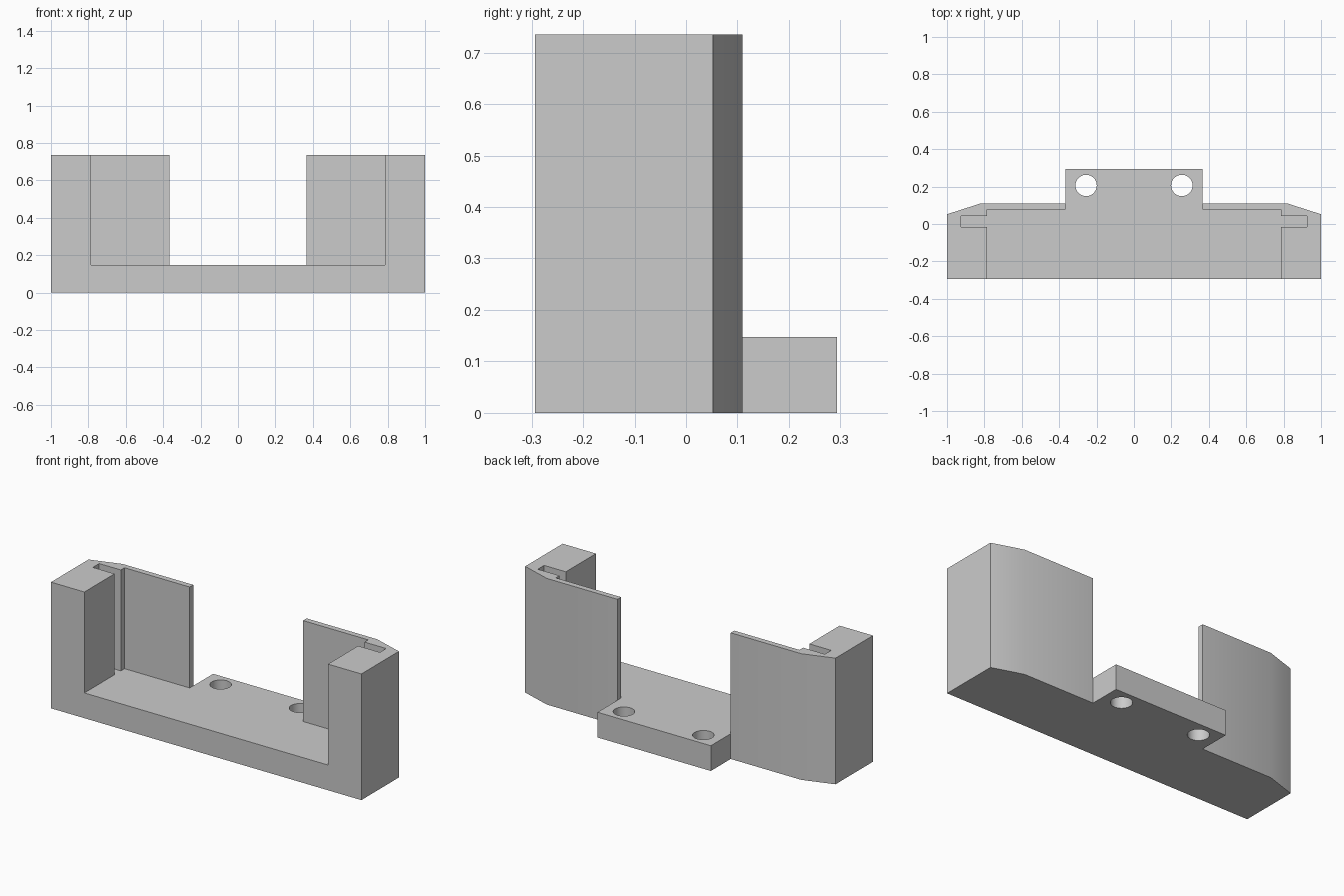
import bpy
import bmesh

HEIGHT, BASE_TOP = 0.735, 0.147

cube = bpy.data.objects.get("Cube")
if cube:
    bpy.data.objects.remove(cube, do_unlink=True)

grey = bpy.data.materials.new("light grey plastic")
grey.use_nodes = True
colour = (0.6, 0.6, 0.6, 1)
grey.diffuse_color = colour
grey.node_tree.nodes["Principled BSDF"].inputs["Base Color"].default_value = colour


def symmetric_prism(name, half, z0, z1):
    """Extrude a plan outline given by its +x half, running front to back."""
    outline = half + [(-x, y) for x, y in reversed(half)]
    bm = bmesh.new()
    face = bm.faces.new([bm.verts.new((x, y, z0)) for x, y in outline])
    ext = bmesh.ops.extrude_face_region(bm, geom=[face])["geom"]
    top = [v for v in ext if isinstance(v, bmesh.types.BMVert)]
    bmesh.ops.translate(bm, verts=top, vec=(0, 0, z1 - z0))
    bmesh.ops.recalc_face_normals(bm, faces=bm.faces)
    mesh = bpy.data.meshes.new(name)
    bm.to_mesh(mesh)
    bm.free()
    mesh.materials.append(grey)
    obj = bpy.data.objects.new(name, mesh)
    bpy.context.collection.objects.link(obj)
    return obj


def cut(target, cutter):
    bpy.context.view_layer.objects.active = target
    mod = target.modifiers.new("cut", "BOOLEAN")
    mod.operation = "DIFFERENCE"
    mod.solver = "EXACT"
    mod.object = cutter
    bpy.ops.object.modifier_apply(modifier=mod.name)
    bpy.data.objects.remove(cutter, do_unlink=True)


# Full-height body with chamfered back corners and a rear mounting tab
body = symmetric_prism("bracket_body", [
    (1, -0.293), (1, 0.052), (0.82, 0.11), (0.365, 0.11), (0.365, 0.293),
], 0, HEIGHT)

# Hollow above the base: open front, side slots, gap between the back walls
hollow = symmetric_prism("hollow_cutter", [
    (0.785, -0.5), (0.785, -0.015), (0.925, -0.015), (0.925, 0.043),
    (0.785, 0.043), (0.785, 0.077), (0.365, 0.077), (0.365, 0.5),
], BASE_TOP, 1)
cut(body, hollow)

# Screw holes through the tab
for side in (-1, 1):
    bpy.ops.mesh.primitive_cylinder_add(vertices=48, radius=0.057, depth=1,
                                        location=(side * 0.256, 0.206, 0))
    hole = bpy.context.object
    hole.name = "screw_hole_cutter"
    hole.data.materials.append(grey)
    cut(body, hole)

# Soft shading over the shallow chamfers, sharp elsewhere
bpy.ops.object.select_all(action="DESELECT")
body.select_set(True)
bpy.context.view_layer.objects.active = body
bpy.ops.object.shade_smooth_by_angle(angle=0.52)
